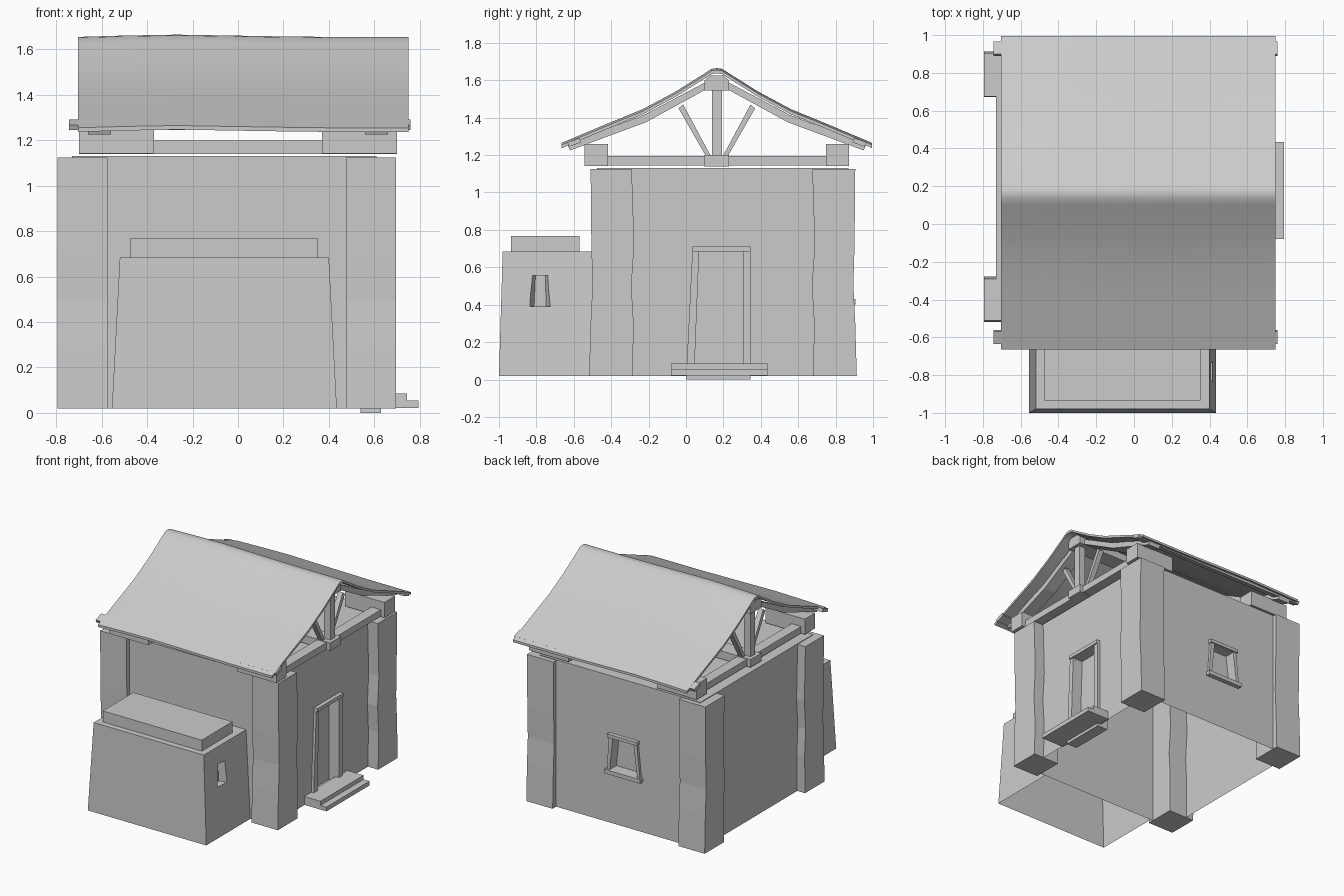
import bpy, bmesh

if "Cube" in bpy.data.objects:
    bpy.data.objects.remove(bpy.data.objects["Cube"])


def loft(name, rings, closed=False):
    """Skin equal-sized rings of points; closed joins last ring to first instead of capping."""
    bm = bmesh.new()
    rows = [[bm.verts.new(p) for p in r] for r in rings]
    n = len(rows[0])
    pairs = list(zip(rows, rows[1:])) + ([(rows[-1], rows[0])] if closed else [])
    for a, b in pairs:
        for i in range(n):
            j = (i + 1) % n
            bm.faces.new((a[i], a[j], b[j], b[i]))
    if not closed:
        bm.faces.new(rows[0])
        bm.faces.new(rows[-1])
    bmesh.ops.recalc_face_normals(bm, faces=bm.faces)
    me = bpy.data.meshes.new(name)
    bm.to_mesh(me)
    bm.free()
    ob = bpy.data.objects.new(name, me)
    bpy.context.collection.objects.link(ob)
    return ob


def rect(x0, x1, y0, y1, z):
    return [(x0, y0, z), (x1, y0, z), (x1, y1, z), (x0, y1, z)]


def box(name, x0, x1, y0, y1, z0, z1):
    return loft(name, [rect(x0, x1, y0, y1, z0), rect(x0, x1, y0, y1, z1)])


def prism(name, pts, x0, x1):
    return loft(name, [[(x, y, z) for y, z in pts] for x in (x0, x1)])


def trap(axis, d, b0, b1, t0, t1, z0, z1):
    """Trapezoid ring in a wall plane: axis 'x' or 'y' is the wall normal."""
    pts = [(b0, z0), (b1, z0), (t1, z1), (t0, z1)]
    return [(d, u, z) if axis == 'x' else (u, d, z) for u, z in pts]


def cut(ob, cutter):
    cutter.hide_render = True
    m = ob.modifiers.new("cut", 'BOOLEAN')
    m.object, m.operation, m.solver = cutter, 'DIFFERENCE', 'EXACT'
    bpy.context.view_layer.objects.active = ob
    bpy.ops.object.modifier_apply(modifier=m.name)
    bpy.data.objects.remove(cutter)


def open_bottom(ob):
    bm = bmesh.new()
    bm.from_mesh(ob.data)
    low = min(v.co.z for v in bm.verts) + 0.001
    bmesh.ops.delete(bm, geom=[f for f in bm.faces if all(v.co.z < low for v in f.verts)],
                     context='FACES_ONLY')
    bm.to_mesh(ob.data)
    bm.free()


def frame(name, axis, d0, d1, outer, inner):
    loft(name, [trap(axis, d1, *outer), trap(axis, d1, *inner),
                trap(axis, d0, *inner), trap(axis, d0, *outer)], closed=True)


# House walls, hollow underneath, with door and window recesses
walls = box("walls", -0.73, 0.61, -0.475, 0.87, 0.02, 1.13)
door_in = (0.045, 0.305, 0.07, 0.305, 0.05, 0.685)
win_in = (-0.215, 0.015, -0.185, -0.01, 0.43, 0.67)
cut(walls, loft("door_cut", [trap('x', 0.545, *door_in), trap('x', 0.7, *door_in)]))
cut(walls, loft("window_cut", [trap('y', 0.81, *win_in), trap('y', 0.95, *win_in)]))
open_bottom(walls)
frame("door_frame", 'x', 0.54, 0.63, (0.0, 0.345, 0.035, 0.345, 0.0, 0.71), door_in)
frame("window_frame", 'y', 0.81, 0.89, (-0.24, 0.04, -0.21, 0.02, 0.405, 0.70), win_in)
box("door_lintel", 0.60, 0.64, 0.035, 0.345, 0.685, 0.712)
box("window_lintel", -0.22, 0.03, 0.86, 0.90, 0.675, 0.70)
box("window_sill", -0.25, 0.05, 0.86, 0.905, 0.40, 0.43)

# Uneven corner piers
levels = [(0.02, -0.008, 0.0), (0.3, 0.0, 0.005), (0.5, 0.01, -0.007),
          (0.72, 0.004, 0.008), (1.125, 0.0, -0.005)]
for side, x0, x1 in (("left", -0.795, -0.575), ("right", 0.475, 0.695)):
    loft("front_pier_" + side, [rect(x0, x1, -0.51 + a, -0.285 + b, z) for z, a, b in levels])
    loft("back_pier_" + side, [rect(x0, x1, 0.68 + b, 0.905 - a, z) for z, a, b in levels])

# Tapered front annex with a small side opening and a raised lid
annex = loft("annex", [rect(-0.555, 0.435, -1.0, -0.475, 0.02), rect(-0.52, 0.40, -0.98, -0.475, 0.685)])
cut(annex, loft("slot_cut", [trap('x', 0.36, -0.812, -0.748, -0.805, -0.752, 0.39, 0.555),
                             trap('x', 0.45, -0.85, -0.71, -0.835, -0.725, 0.39, 0.555)]))
open_bottom(annex)
box("annex_lid", -0.475, 0.352, -0.935, -0.57, 0.685, 0.768)

# Door steps
box("lower_step", 0.60, 0.795, -0.08, 0.435, 0.022, 0.054)
box("upper_step", 0.60, 0.745, -0.08, 0.435, 0.054, 0.085)

# Roof timbers
C = 0.165
box("floor_beam", -0.70, 0.70, 0.10, 0.23, 1.14, 1.20)
prism("ridge_beam", [(0.10, 1.545), (0.23, 1.545), (0.23, 1.60), (0.20, 1.625),
                     (0.13, 1.625), (0.10, 1.60)], -0.70, 0.70)
for end, s in (("left", -1), ("right", 1)):
    def span(a, b):
        return sorted((s * a, s * b))
    box("tie_beam_" + end, *span(0.59, 0.67), -0.48, 0.82, 1.145, 1.195)
    box("king_post_" + end, *span(0.62, 0.675), 0.138, 0.192, 1.195, 1.55)
    for pos, m in (("front", -1), ("back", 1)):
        tag = pos + "_" + end
        yc = -0.48 if m < 0 else 0.81
        box("wall_block_" + tag, *span(0.37, 0.70), yc - 0.062, yc + 0.062, 1.142, 1.258)
        prism("strut_" + tag, [(C + m * a, z) for a, z in
              ((0.035, 1.2), (0.062, 1.2), (0.205, 1.45), (0.18, 1.47))], *span(0.595, 0.635))
        prism("rafter_" + tag, [(C + m * a, z) for a, z in
              ((0.06, 1.59), (0.39, 1.415), (0.80, 1.26), (0.785, 1.225),
               (0.38, 1.375), (0.06, 1.55))], *span(0.56, 0.66))
for pos, m in (("front", -1), ("back", 1)):
    prism("eave_rail_" + pos, [(C + m * a, z) for a, z in
          ((0.735, 1.292), (0.80, 1.268), (0.79, 1.245), (0.725, 1.268))], -0.745, 0.76)

# Bent thatch-like roof shell, slightly wavy along its length
half = [(0.0, 1.665), (0.028, 1.661), (0.065, 1.637), (0.22, 1.54), (0.395, 1.446),
        (0.60, 1.362), (0.83, 1.265)]
top = [(C - a, z) for a, z in reversed(half)] + [(C + a, z) for a, z in half[1:]]
low = [(y, z - 0.018) for y, z in reversed(top)]
roof = loft("roof", [[(x, y, z + dz) for y, z in top + low] for x, dz in
                     ((-0.705, -0.01), (-0.5, -0.004), (-0.27, 0.0), (0.15, -0.007),
                      (0.4, -0.01), (0.75, -0.01))])
bpy.ops.object.select_all(action='DESELECT')
roof.select_set(True)
bpy.context.view_layer.objects.active = roof
bpy.ops.object.shade_smooth_by_angle()
